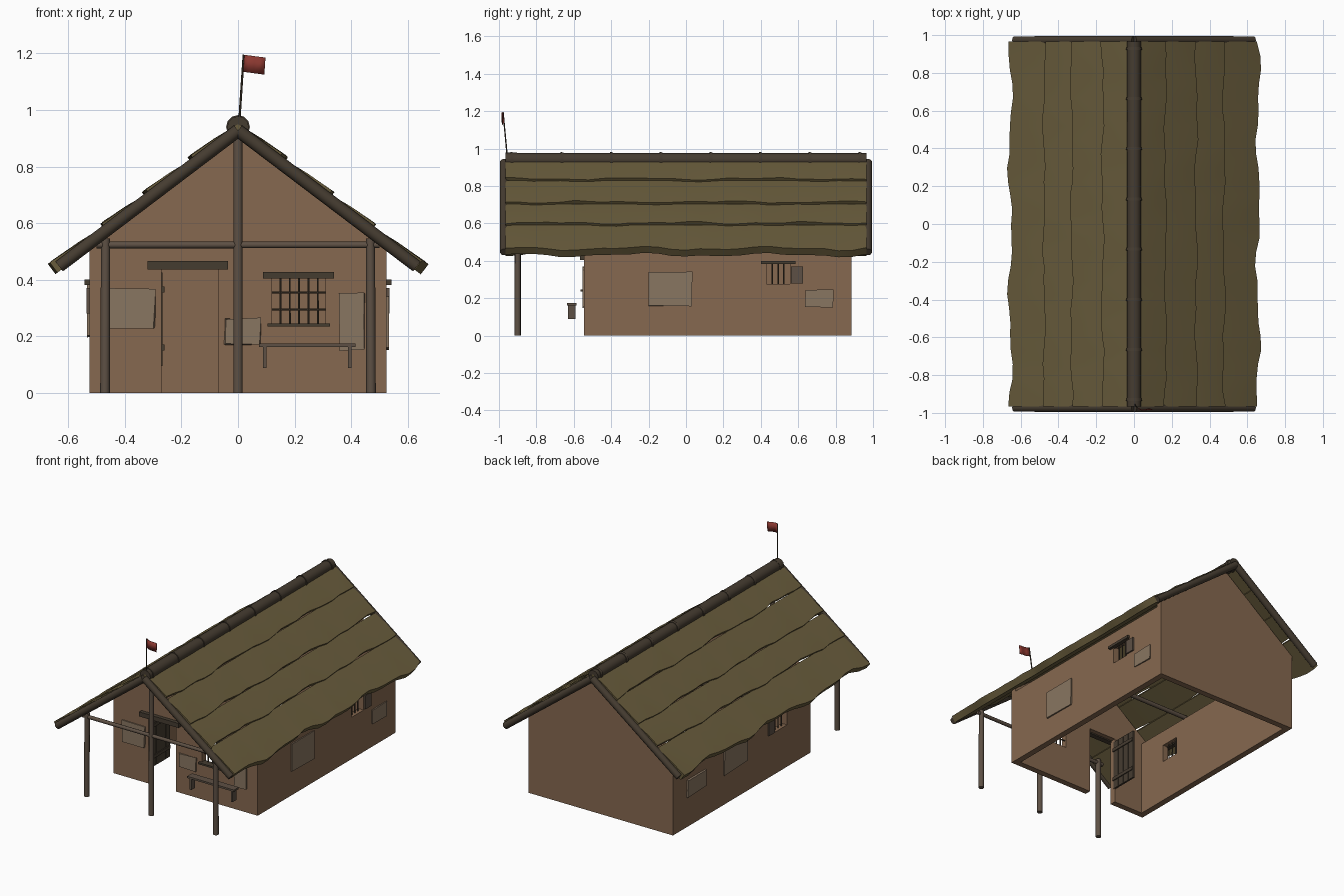
import bpy, bmesh, math, random
from mathutils import Vector, Matrix

if "Cube" in bpy.data.objects:
    bpy.data.objects.remove(bpy.data.objects["Cube"])

random.seed(4)

def mat(name, r, g, b):
    m = bpy.data.materials.new(name)
    m.diffuse_color = (r, g, b, 1)
    m.use_nodes = True
    m.node_tree.nodes["Principled BSDF"].inputs["Base Color"].default_value = m.diffuse_color
    return m

THATCH = mat("thatch", .14, .107, .045)
CLAY = mat("clay", .24, .14, .08)
DARK = mat("dark_wood", .06, .045, .03)
WOOD = mat("post_wood", .11, .08, .058)
PATCH = mat("patch", .25, .18, .12)
CLOTH = mat("cloth", .26, .04, .03)

def finish(name, bm, m, smooth=False):
    bmesh.ops.recalc_face_normals(bm, faces=bm.faces)
    me = bpy.data.meshes.new(name)
    bm.to_mesh(me)
    bm.free()
    me.materials.append(m)
    if smooth:
        for p in me.polygons:
            p.use_smooth = True
        me.set_sharp_from_angle(angle=math.radians(50))
    ob = bpy.data.objects.new(name, me)
    bpy.context.collection.objects.link(ob)
    return ob

def boxes(name, specs, m, jitter=0):
    """One object made of boxes (x0, x1, y0, y1, z0, z1)."""
    bm = bmesh.new()
    for x0, x1, y0, y1, z0, z1 in specs:
        M = Matrix.Translation(((x0+x1)/2, (y0+y1)/2, (z0+z1)/2)) @ Matrix.Diagonal((x1-x0, y1-y0, z1-z0, 1))
        vs = bmesh.ops.create_cube(bm, size=1, matrix=M)["verts"]
        if jitter:
            thin = 0 if x1-x0 < y1-y0 else 1
            for v in vs:
                for a in (1-thin, 2):
                    v.co[a] += random.uniform(-jitter, jitter)
    return finish(name, bm, m)

def logs(name, specs, m, sides=10):
    """One object made of round logs (start, end, radius)."""
    bm = bmesh.new()
    for a, b, r in specs:
        a, b = Vector(a), Vector(b)
        q = (b-a).to_track_quat('Z', 'Y').to_matrix().to_4x4()
        bmesh.ops.create_cone(bm, cap_ends=True, segments=sides, radius1=r, radius2=r*.95,
                              depth=(b-a).length, matrix=Matrix.Translation((a+b)/2) @ q)
    return finish(name, bm, m, True)

# walls: panels around the openings
T, X, YF, YB, H = .04, .525, -.545, .885, .49
def columns(lo, hi, openings):
    """Split a wall run into (a, b, z0, z1) panels around openings."""
    out, p = [], lo
    for a, b, z0, z1 in openings:
        out.append((p, a, 0, H))
        if z0 > 0:
            out.append((a, b, 0, z0))
        out.append((a, b, z1, H))
        p = b
    return out + [(p, hi, 0, H)]

DOOR = (-.27, -.07, 0, .445)
FWIN = (.12, .31, .24, .41)
RWIN = (.43, .555, .275, .39)
LWIN = (-.3, -.17, .275, .39)
boxes("front_wall", [(a, b, YF, YF+T, c, d) for a, b, c, d in columns(-X+T, X-T, [DOOR, FWIN])], CLAY)
boxes("right_wall", [(X-T, X, a, b, c, d) for a, b, c, d in columns(YF, YB, [RWIN])], CLAY)
boxes("left_wall", [(-X, -X+T, a, b, c, d) for a, b, c, d in columns(YF, YB, [LWIN])], CLAY)
boxes("back_wall", [(-X+T, X-T, YB-T, YB, 0, H)], CLAY)

# gables
for name, y in (("front_gable", YF), ("back_gable", YB-T)):
    bm = bmesh.new()
    prof = [(-X, H), (X, H), (X, .51), (0, .91), (-X, .51)]
    f = bm.faces.new([bm.verts.new((x, y, z)) for x, z in prof])
    g = bmesh.ops.extrude_face_region(bm, geom=[f])["geom"]
    bmesh.ops.translate(bm, vec=(0, T, 0), verts=[v for v in g if isinstance(v, bmesh.types.BMVert)])
    finish(name, bm, CLAY)

# thatch courses with ragged lower edges
D, N = Vector((.795, 0, -.607)), Vector((.607, 0, .795))
STEPS = [0, .20, .405, .59, .815]
def course(name, side, s0, s1, k, last):
    bm = bmesh.new()
    n, rows = 26, []
    amp = .013 if last else .007
    for i in range(n+1):
        y = -.965 + 1.93*i/n
        w = amp*(math.sin(y*9+k*2+side) + .6*math.sin(y*21+k*5)) + random.uniform(-.003, .003)
        ring = []
        for s, h in ((s0, .0), ((s0+s1)/2, .009), (s1+w, .014), (s1+w, -.03 if last else -.01), (s0, -.03)):
            p = Vector((0, y, .95)) + D*s + N*(h + (random.uniform(-.002, .002) if h > 0 else 0))
            p.x = max(p.x, 0) * side
            ring.append(bm.verts.new(p))
        rows.append(ring)
    for a, b in zip(rows, rows[1:]):
        for j in range(5):
            bm.faces.new((a[j], a[(j+1) % 5], b[(j+1) % 5], b[j]))
    bm.faces.new(rows[0])
    bm.faces.new(rows[-1])
    finish(name, bm, THATCH, True)

for side, word in ((1, "right"), (-1, "left")):
    for k in range(4):
        course(f"{word}_thatch_{k+1}", side, STEPS[k], STEPS[k+1], k, k == 3)

# barge logs and ridge pole with bindings
logs("barge_logs", [((0, y, .927), (s*.632, y, .447), .023) for y in (-.973, .973) for s in (1, -1)], DARK)
logs("ridge_pole", [((0, -.965, .94), (0, .965, .94), .038)], DARK, 12)
logs("ridge_bindings", [((0, y-.008, .94), (0, y+.008, .94), .042)
                        for y in [-.93+i*1.86/7 for i in range(8)]], DARK, 12)

# porch posts and beams
logs("porch_posts", [((s*.47, -.9, 0), (s*.468, -.9, .545), .017) for s in (1, -1)]
     + [((0, -.9, 0), (0, -.9, .91), .017)], WOOD)
logs("porch_beam", [((-.5, -.9, .523), (.5, -.9, .523), .012)], WOOD)
logs("tie_beams", [((-.5, y, .5), (.5, y, .5), .014) for y in (-.1, .4)], WOOD)

# door swung inward, with battens and hinges
boxes("door", [(-.278, -.266, YF+.03+i*.048, YF+.075+i*.048, .095, .425) for i in range(4)], DARK)
boxes("door_battens", [(-.266, -.26, YF+.03, YF+.215, z, z+.022) for z in (.15, .355)], DARK)
boxes("door_lintel", [(-.32, -.035, YF-.025, YF+.01, .437, .467)], DARK)

# front window
boxes("front_window_lintel", [(.088, .34, YF-.022, YF+.01, .405, .427)], DARK)
boxes("front_window_sill", [(.105, .325, YF-.02, YF+.03, .235, .246)], DARK)
ym = YF + T/2
logs("front_window_bars", [((x, ym, .24), (x, ym, .41), .004) for x in (.15, .183, .216, .249, .282)]
     + [((.12, ym+.004, z), (.31, ym+.004, z), .004) for z in (.295, .355)], DARK, 6)

# side windows, with bars and an open shutter
for s, word, (a, b, z0, z1) in ((1, "right", RWIN), (-1, "left", LWIN)):
    def out(d0, d1):
        return tuple(sorted((s*(X+d0), s*(X+d1))))
    boxes(word+"_window_lintel", [(*out(-.01, .018), a-.03, b+.03, z1-.008, z1+.01)], DARK)
    logs(word+"_window_bars", [((s*(X-.02), a+(b-a)*t, z0), (s*(X-.02), a+(b-a)*t, z1), .004)
                               for t in (.25, .5, .75)], DARK, 6)
    boxes(word+"_shutter", [(*out(0, .01), b+.007, b+.07, .28, .37)], WOOD)

# bench under the window
boxes("bench_seat", [(.075, .415, -.635, -.585, .162, .174)], WOOD)
boxes("bench_legs", [(x-.006, x+.006, -.63, -.59, .088, .162) for x in (.095, .395)], WOOD)

# plaster patches
boxes("front_patches", [(a, b, YF-.008, YF+.005, c, d) for a, b, c, d in
      ((-.455, -.295, .228, .37), (-.048, .08, .17, .265), (.36, .45, .152, .35))], PATCH, .005)
boxes("right_patches", [(X-.005, X+.009, a, b, c, d) for a, b, c, d in
      ((-.2, .03, .16, .34), (.64, .785, .153, .245))], PATCH, .005)
boxes("left_patches", [(-X-.009, -X+.005, a, b, c, d) for a, b, c, d in
      ((.12, .36, .2, .385), (.55, .74, .2, .31))], PATCH, .005)

# flag
logs("flag_pole", [((.004, -.955, .95), (.02, -.978, 1.195), .004)], DARK, 6)
bm = bmesh.new()
cols = []
for i in range(5):
    t = i/4
    y = -.975 - .012*t - .006*math.sin(t*5)
    cols.append([bm.verts.new((.017+.076*t, y, 1.135-.01*t)), bm.verts.new((.02+.077*t, y-.003, 1.195-.01*t))])
for a, b in zip(cols, cols[1:]):
    bm.faces.new((a[0], b[0], b[1], a[1]))
flag = finish("flag", bm, CLOTH, True)
flag.modifiers.new("thickness", 'SOLIDIFY').thickness = .003
